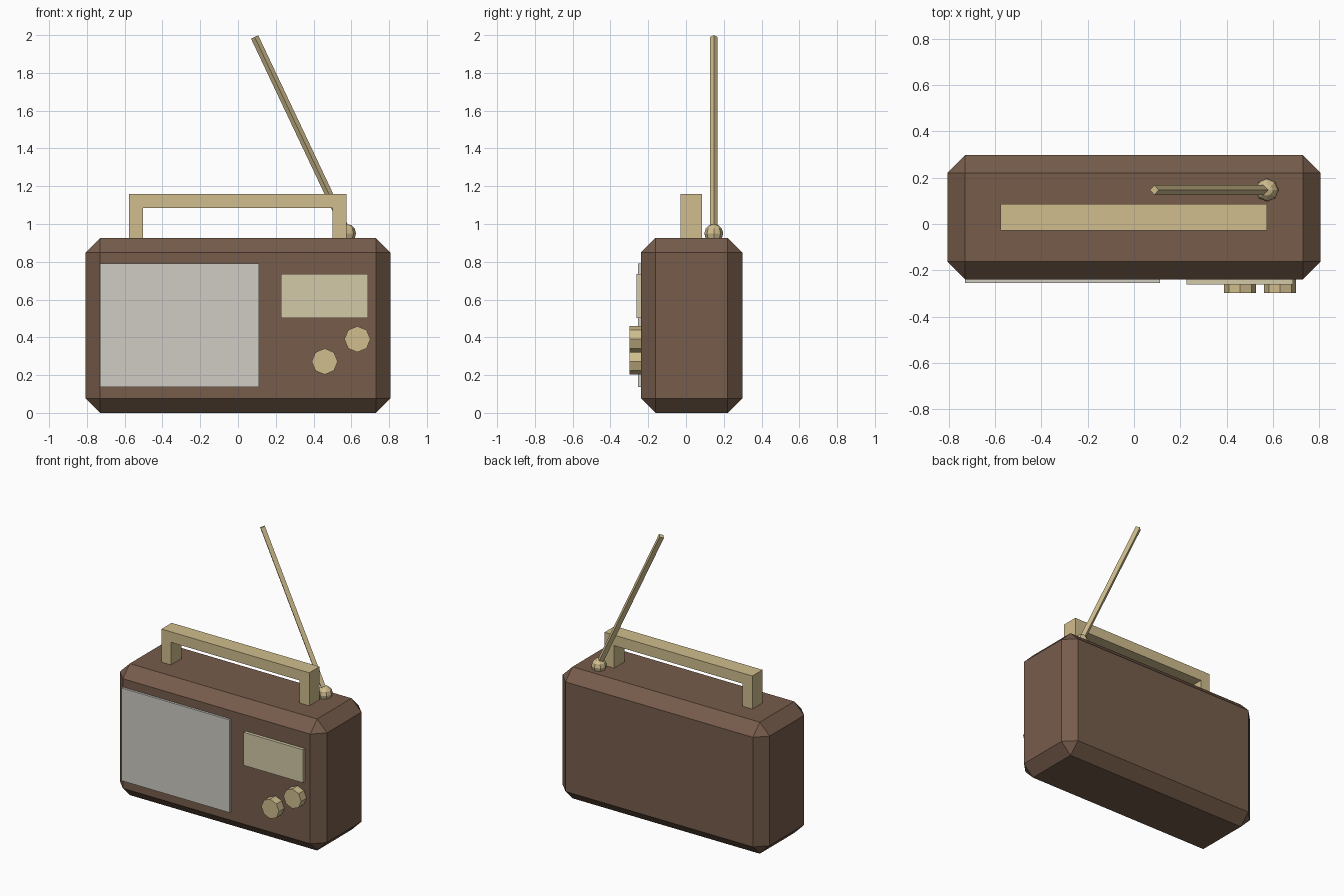
import bpy, bmesh, math
from mathutils import Vector

if "Cube" in bpy.data.objects:
    bpy.data.objects.remove(bpy.data.objects["Cube"])


def material(name, rgb):
    lin = [((c / 255 + 0.055) / 1.055) ** 2.4 for c in rgb]
    m = bpy.data.materials.new(name)
    m.diffuse_color = (*lin, 1)
    m.use_nodes = True
    m.node_tree.nodes["Principled BSDF"].inputs["Base Color"].default_value = m.diffuse_color
    return m


brown = material("brown_case", (118, 92, 75))
tan = material("tan_trim", (208, 189, 142))
cream = material("cream_dial", (211, 202, 167))
grey = material("grey_grille", (207, 204, 196))


def finish(name, bm, mat):
    bmesh.ops.recalc_face_normals(bm, faces=bm.faces)
    me = bpy.data.meshes.new(name)
    bm.to_mesh(me)
    bm.free()
    me.materials.append(mat)
    ob = bpy.data.objects.new(name, me)
    bpy.context.collection.objects.link(ob)
    return ob


def box(name, lo, hi, mat, bevel=0):
    bm = bmesh.new()
    bmesh.ops.create_cube(bm, size=1)
    for v in bm.verts:
        v.co = [(a + b) / 2 + c * (b - a) for a, b, c in zip(lo, hi, v.co)]
    if bevel:
        bmesh.ops.bevel(bm, geom=bm.edges[:], offset=bevel, segments=1,
                        affect='EDGES', profile=0.5)
    return finish(name, bm, mat)


def rod(name, start, end, radius, sides, mat, turn=0):
    start, end = Vector(start), Vector(end)
    axis = end - start
    bm = bmesh.new()
    bmesh.ops.create_cone(bm, cap_ends=True, segments=sides, radius1=radius,
                          radius2=radius, depth=axis.length)
    ob = finish(name, bm, mat)
    ob.rotation_mode = 'QUATERNION'
    ob.rotation_quaternion = axis.to_track_quat('Z', 'Y')
    ob.location = (start + end) / 2
    return ob


# Chamfered case
FRONT = -0.239
box("case", (-0.807, FRONT, 0), (0.807, 0.298, 0.926), brown, 0.077)

# Front panels
box("speaker_grille", (-0.73, -0.255, 0.137), (0.112, FRONT + 0.01, 0.79), grey)
box("tuning_dial", (0.227, -0.261, 0.503), (0.688, FRONT + 0.01, 0.736), cream)

# Eight-sided knobs
for i, (x, z) in enumerate([(0.459, 0.272), (0.632, 0.39)]):
    rod(f"knob_{i + 1}", (x, FRONT + 0.01, z), (x, -0.298, z), 0.069, 8, tan)

# Carrying handle: one bridge-shaped profile, extruded in depth
bm = bmesh.new()
outline = [(-0.577, 0.92), (-0.577, 1.159), (0.575, 1.159), (0.575, 0.92),
           (0.5, 0.92), (0.5, 1.085), (-0.502, 1.085), (-0.502, 0.92)]
face = bm.faces.new([bm.verts.new((x, -0.028, z)) for x, z in outline])
ext = bmesh.ops.extrude_face_region(bm, geom=[face])
for v in ext["geom"]:
    if isinstance(v, bmesh.types.BMVert):
        v.co.y = 0.086
finish("handle", bm, tan)

# Antenna pivot ball and leaning four-sided mast
bm = bmesh.new()
bmesh.ops.create_uvsphere(bm, u_segments=8, v_segments=6, radius=0.05)
finish("antenna_pivot", bm, tan).location = (0.575, 0.147, 0.95)
rod("antenna", (0.58, 0.147, 0.95), (0.088, 0.147, 1.99), 0.021, 4, tan)
